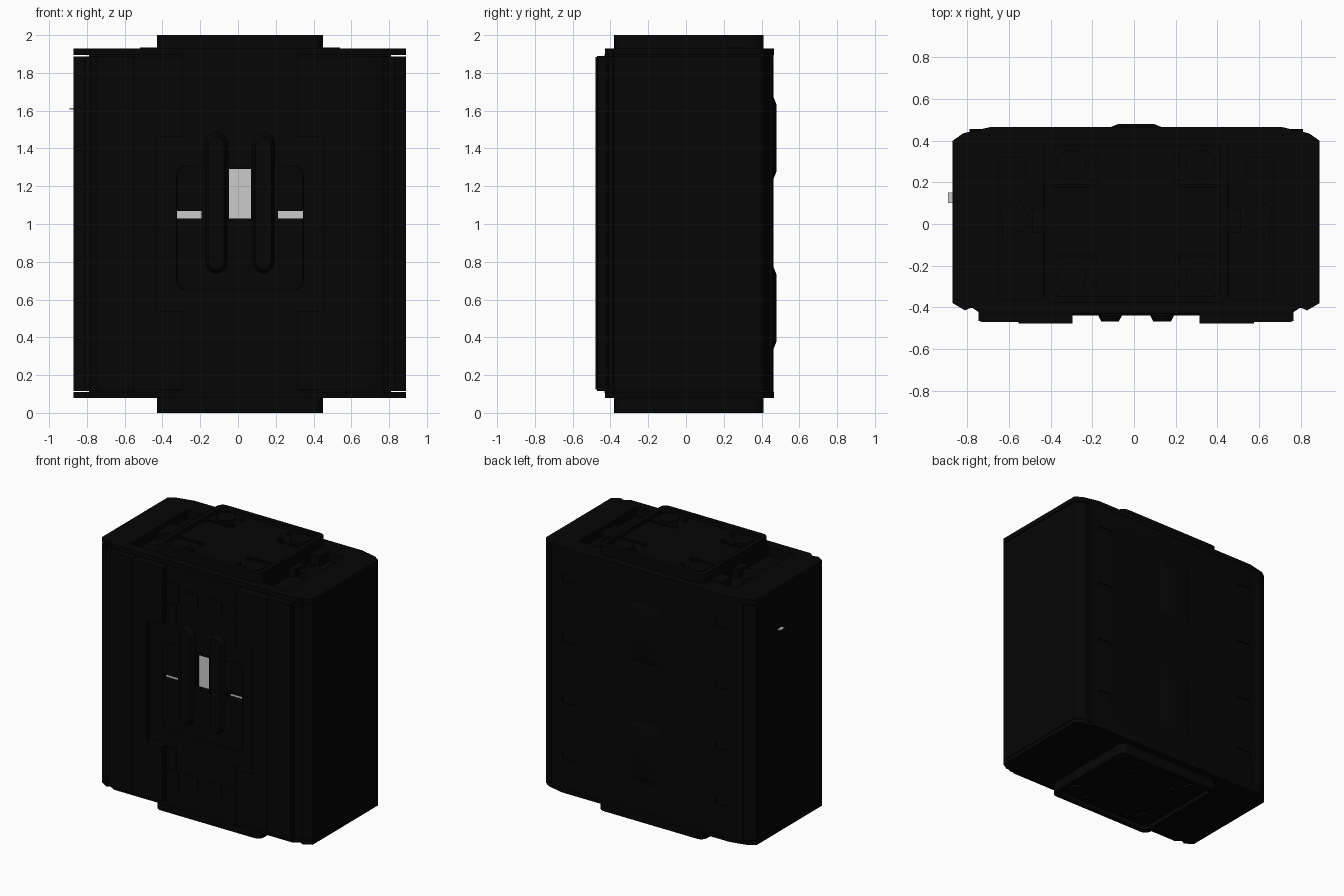
import bpy, bmesh, math
from mathutils import Vector

if "Cube" in bpy.data.objects:
    bpy.data.objects.remove(bpy.data.objects["Cube"])

CX = 0.01  # casing sits slightly off the centre line
SIDES = (-1, 1)


def material(name, value):
    m = bpy.data.materials.new(name)
    m.use_nodes = True
    col = (value, value, value, 1)
    m.diffuse_color = col
    m.node_tree.nodes["Principled BSDF"].inputs["Base Color"].default_value = col
    return m


BLACK = material("matte_black", 0.0017)
GREY = material("light_grey", 0.6)


def finish(name, bm, mat=BLACK):
    bmesh.ops.recalc_face_normals(bm, faces=bm.faces)
    me = bpy.data.meshes.new(name)
    bm.to_mesh(me)
    bm.free()
    me.materials.append(mat)
    ob = bpy.data.objects.new(name, me)
    ob.location.x = CX
    bpy.context.collection.objects.link(ob)
    return ob


def add_box(bm, x, y, z):
    """Box from (low, high) pairs on each axis."""
    verts = bmesh.ops.create_cube(bm, size=1)["verts"]
    for v in verts:
        v.co = Vector([sum(r) / 2 + c * abs(r[1] - r[0]) for r, c in zip((x, y, z), v.co)])


def boxes(name, items, mat=BLACK):
    bm = bmesh.new()
    for item in items:
        add_box(bm, *item)
    return finish(name, bm, mat)


def add_prism(bm, outline, low, high, axis="z", inset=0):
    """Extrude a 2D outline along an axis; inset tapers the far end."""
    n = len(outline)
    mid = [(min(p[i] for p in outline) + max(p[i] for p in outline)) / 2 for i in (0, 1)]
    half = [max(p[i] for p in outline) - mid[i] for i in (0, 1)]
    far = [[mid[i] + (p[i] - mid[i]) * (1 - inset / half[i]) for i in (0, 1)] for p in outline]

    def place(p, d):
        return (p[0], p[1], d) if axis == "z" else (p[0], d, p[1])
    a = [bm.verts.new(place(p, low)) for p in outline]
    b = [bm.verts.new(place(p, high)) for p in far]
    bm.faces.new(a)
    bm.faces.new(b)
    for i in range(n):
        j = (i + 1) % n
        bm.faces.new((a[i], a[j], b[j], b[i]))


def prism(name, outline, low, high, axis="z", inset=0):
    bm = bmesh.new()
    add_prism(bm, outline, low, high, axis, inset)
    return finish(name, bm)


def rounded(cx, cy, hx, hy, r, steps=6):
    """Outline of a rectangle with round corners."""
    pts = []
    for k, (sx, sy) in enumerate(((1, 1), (-1, 1), (-1, -1), (1, -1))):
        for i in range(steps + 1):
            t = math.pi / 2 * (k + i / steps)
            pts.append((cx + sx * (hx - r) + r * math.cos(t), cy + sy * (hy - r) + r * math.sin(t)))
    return pts


def cut(ob, cutter):
    mod = ob.modifiers.new("cut", "BOOLEAN")
    mod.object, mod.solver = cutter, "EXACT"
    bpy.context.view_layer.update()
    bpy.context.view_layer.objects.active = ob
    bpy.ops.object.modifier_apply(modifier=mod.name)
    bpy.data.objects.remove(cutter)


def pair(s, a, b):
    return tuple(sorted((s * a, s * b)))


# Core between the two end caps
core = boxes("core", [((-0.8, 0.8), (-0.37, 0.455), (0.1, 1.9))])

# End caps follow the chamfered footprint
half_outline = [(0.7, 0.465), (0.83, 0.435), (0.88, 0.40),
                (0.88, -0.38), (0.82, -0.415), (0.79, -0.40), (0.745, -0.43)]
outline = half_outline + [(-x, y) for x, y in reversed(half_outline)]
bottom_cap = prism("bottom_cap", outline, 0.08, 0.11)
top_cap = prism("top_cap", outline, 1.895, 1.93)

# L-shaped pockets in the top
pocket = [(0.445, -0.36), (0.66, -0.36), (0.66, 0.32), (0.53, 0.32), (0.53, 0.2), (0.445, 0.2)]
for part in (core, top_cap):
    for s in SIDES:
        cut(part, prism("pocket_cutter", [(s * x, y) for x, y in pocket], 1.86, 2.05))

# Back skin with shallow grip dents
back_skin = prism("back_skin", [(-0.8, 0.44), (0.8, 0.44), (0.7, 0.462), (-0.7, 0.462)], 0.105, 1.897)
rows = (0.34, 0.76, 1.22, 1.68)
cut(back_skin, boxes("dent_cutter", [(pair(s, 0.58, 0.7), (0.45, 0.5), (z, z + 0.05))
                                     for s in SIDES for z in rows]))

for s, label in zip(SIDES, ("right", "left")):
    shell = [(0.78, 0.447), (0.83, 0.435), (0.88, 0.40), (0.88, -0.38), (0.82, -0.41), (0.78, -0.40)]
    prism(label + "_side_shell", [(s * x, y) for x, y in shell], 0.115, 1.888)

    # Stepped front panels, notched beside the control plate
    prism(label + "_outer_panel", [(s * x, y) for x, y in
          ((0.79, -0.36), (0.79, -0.4), (0.755, -0.42), (0.755, -0.465), (0.74, -0.47),
           (0.56, -0.47), (0.56, -0.36))], 0.115, 1.89)
    inner = boxes(label + "_inner_panel", [(pair(s, 0.305, 0.565), (-0.478, -0.36), (0.125, 1.885))])
    cut(inner, boxes("notch_cutter", [(pair(s, 0.2, 0.44), (-0.6, -0.432), (0.54, 1.46))]))

    # Latch blocks in the top pockets
    prism(label + "_latch", [(s * x, y) for x, y in
          ((0.65, 0.08), (0.57, 0.13), (0.49, 0.0), (0.64, -0.08))], 1.85, 1.91)
    boxes(label + "_latch_pads", [(pair(s, 0.44, 0.53), (0.2, 0.32), (1.9, 1.935)),
                                  (pair(s, 0.44, 0.5), (-0.04, 0.07), (1.85, 1.925))])

    # Long rounded grip ribs
    prism(label + "_rib", rounded(s * 0.125, 1.11, 0.067, 0.38, 0.066, 8), -0.42, -0.468, "y", 0.025)

# Front centre column and control plate, pierced by windows
windows = [((-0.058, 0.058), (1.03, 1.29))] + [(pair(s, 0.203, 0.333), (1.03, 1.07)) for s in SIDES]
column = boxes("centre_column", [((-0.31, 0.31), (-0.432, -0.36), (0.105, 1.897))])
plate = prism("control_plate", rounded(0, 0.98, 0.338, 0.33, 0.05), -0.42, -0.44, "y", 0.004)
for part in (column, plate, bpy.data.objects["left_inner_panel"], bpy.data.objects["right_inner_panel"]):
    cut(part, boxes("window_cutter", [(x, (-0.6, -0.39), z) for x, z in windows]))
boxes("windows", [(x, (-0.395, -0.388), z) for x, z in windows], GREY)

# Low tabs above and below the plate
tabs = ((0.04, 0.16, 0.64, 0.74), (0.2, 0.3, 0.64, 0.77), (0.22, 0.3, 0.47, 0.62))
boxes("column_tabs", [(pair(s, a, b), (-0.438, -0.42), pair(1, 1 + t * low, 1 + t * high))
                      for s in SIDES for t in SIDES for a, b, low, high in tabs])

# Raised bosses on the back
for label, z in (("lower", 0.555), ("upper", 1.455)):
    prism(label + "_back_boss", [(-0.135, z - 0.225), (0.135, z - 0.225),
                                 (0.135, z + 0.225), (-0.135, z + 0.225)], 0.46, 0.48, "y", 0.05)

# Rounded end blocks: recessed face, corner discs, locating pegs and bars
for label, near, far in (("top", 1.88, 2.0), ("bottom", 0.12, 0.0)):
    d = 1 if far > near else -1
    block = prism(label + "_block", rounded(0, 0.015, 0.44, 0.395, 0.05), near, far)
    cut(block, prism("recess_cutter", rounded(0, 0.015, 0.405, 0.36, 0.04), far - d * 0.03, far + d * 0.05))
    bm = bmesh.new()
    for s in SIDES:
        for t in SIDES:
            add_prism(bm, rounded(s * 0.31, 0.015 + t * 0.27, 0.07, 0.07, 0.0699), far - d * 0.04, far - d * 0.015)
            for y in (0.17, 0.285):
                add_box(bm, pair(s, 0.185, 0.21), pair(1, 0.015 + t * y, 0.015 + t * (y + 0.03)),
                        pair(1, far - d * 0.04, far - d * 0.01))
            add_box(bm, pair(s, 0.21, 0.4), pair(1, 0.015 + t * 0.16, 0.015 + t * 0.175),
                    pair(1, far - d * 0.04, far - d * 0.02))
    finish(label + "_block_details", bm)

# Small thin tag on the right side
boxes("side_tag", [((-0.903, -0.87), (0.1, 0.15), (1.606, 1.614))], GREY)

# Crisp edges on flat parts, smooth curves on rounded ones
for ob in bpy.context.collection.objects:
    ob.select_set(ob.type == "MESH")
    if ob.type == "MESH":
        bpy.context.view_layer.objects.active = ob
bpy.ops.object.shade_smooth_by_angle(angle=math.radians(30))
